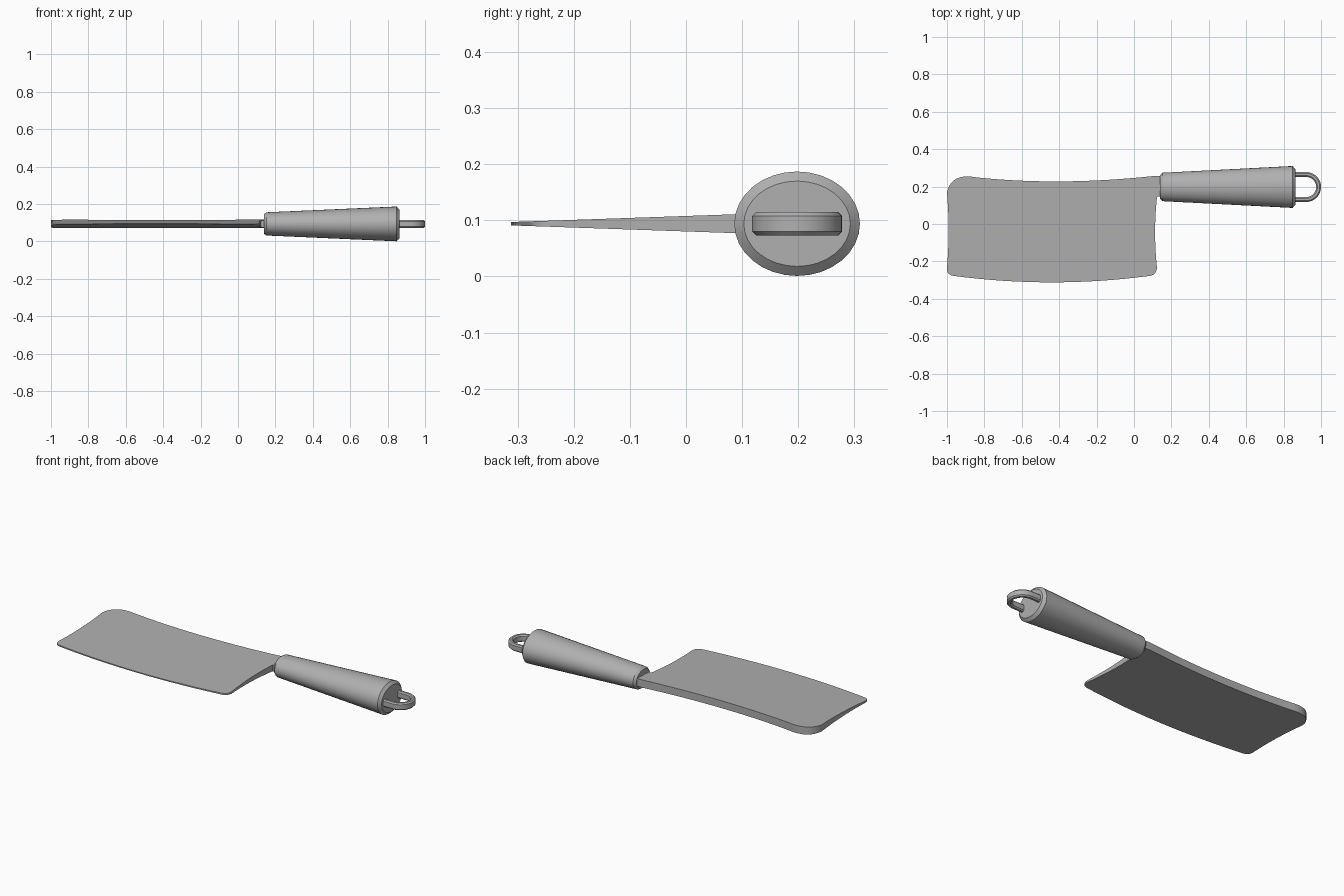
import bpy, bmesh, math

if "Cube" in bpy.data.objects:
    bpy.data.objects.remove(bpy.data.objects["Cube"])

CY, CZ = 0.198, 0.094   # handle axis (y) and mid-plane height (z)

# Dark grey shared by all parts
steel = bpy.data.materials.new("dark_grey")
steel.diffuse_color = (0.435, 0.435, 0.435, 1)
steel.use_nodes = True
steel.node_tree.nodes["Principled BSDF"].inputs["Base Color"].default_value = steel.diffuse_color


def finish(name, bm):
    bmesh.ops.recalc_face_normals(bm, faces=bm.faces[:])
    me = bpy.data.meshes.new(name)
    bm.to_mesh(me)
    bm.free()
    me.materials.append(steel)
    ob = bpy.data.objects.new(name, me)
    bpy.context.collection.objects.link(ob)
    bpy.ops.object.select_all(action='DESELECT')
    ob.select_set(True)
    bpy.context.view_layer.objects.active = ob
    bpy.ops.object.shade_smooth_by_angle(angle=math.radians(30))
    return ob


def loft(name, rings):
    """Skin a list of closed point rings and cap both ends."""
    bm = bmesh.new()
    loops = [[bm.verts.new(p) for p in r] for r in rings]
    n = len(loops[0])
    for a, b in zip(loops, loops[1:]):
        for i in range(n):
            j = (i + 1) % n
            bm.faces.new((a[i], a[j], b[j], b[i]))
    bm.faces.new(loops[0][::-1])
    bm.faces.new(loops[-1])
    return finish(name, bm)


def quad(p0, p1, p2, n):
    """Quadratic curve samples, leaving out the end point."""
    return [tuple((1 - t)**2 * a + 2 * t * (1 - t) * b + t * t * c
                  for a, b, c in zip(p0, p1, p2))
            for t in (i / n for i in range(n))]


# Blade: outline of curved edges and rounded corners, wedge-thin towards -y
segments = [
    ((-0.96, -0.278), (-0.44, -0.346), (0.08, -0.278), 16),    # cutting edge
    ((0.08, -0.278), (0.125, -0.275), (0.122, -0.225), 6),     # heel corner
    ((0.122, -0.225), (0.103, -0.04), (0.123, 0.145), 10),     # heel edge
    ((0.123, 0.145), (0.128, 0.147), (0.165, 0.148), 3),       # neck
    ((0.165, 0.148), (0.165, 0.20), (0.165, 0.257), 1),
    ((0.165, 0.257), (0.13, 0.257), (0.10, 0.256), 2),
    ((0.10, 0.256), (-0.40, 0.203), (-0.84, 0.249), 16),       # spine
    ((-0.84, 0.249), (-0.87, 0.254), (-0.89, 0.254), 3),
    ((-0.89, 0.254), (-0.985, 0.255), (-1.0, 0.165), 8),       # big nose corner
    ((-1.0, 0.165), (-0.982, -0.03), (-1.0, -0.235), 10),      # nose edge
    ((-1.0, -0.235), (-1.003, -0.275), (-0.96, -0.278), 6),    # lower corner
]
outline = [p for s in segments for p in quad(*s)]


def half(y):
    return 0.003 + (y + 0.312) * 0.0345


loft("blade", [[(x, y, CZ + s * half(y)) for x, y in outline] for s in (-1, 1)])

# Handle: tapered oval grip with chamfered ends
stations = [(0.139, 0.064, 0.053), (0.153, 0.076, 0.062),
            (0.848, 0.112, 0.093), (0.863, 0.095, 0.076)]
N = 32
loft("handle", [[(x, CY + ry * math.cos(2 * math.pi * i / N),
                  CZ + rz * math.sin(2 * math.pi * i / N)) for i in range(N)]
                for x, ry, rz in stations])

# Hanging loop: chamfered bar swept along a U path
R, XC = 0.067, 0.920
path = [(0.850, CY - R, 0, -1)]
path += [(XC + R * math.cos(a), CY + R * math.sin(a), math.cos(a), math.sin(a))
         for a in (math.pi * (i / 20 - 0.5) for i in range(21))]
path.append((0.850, CY + R, 0, 1))
w, h, c = 0.013, 0.021, 0.007
section = [(w, -h + c), (w, h - c), (w - c, h), (c - w, h),
           (-w, h - c), (-w, -h + c), (c - w, -h), (w - c, -h)]
loft("hanging_loop", [[(x + nx * u, y + ny * u, CZ + v) for u, v in section]
                      for x, y, nx, ny in path])
